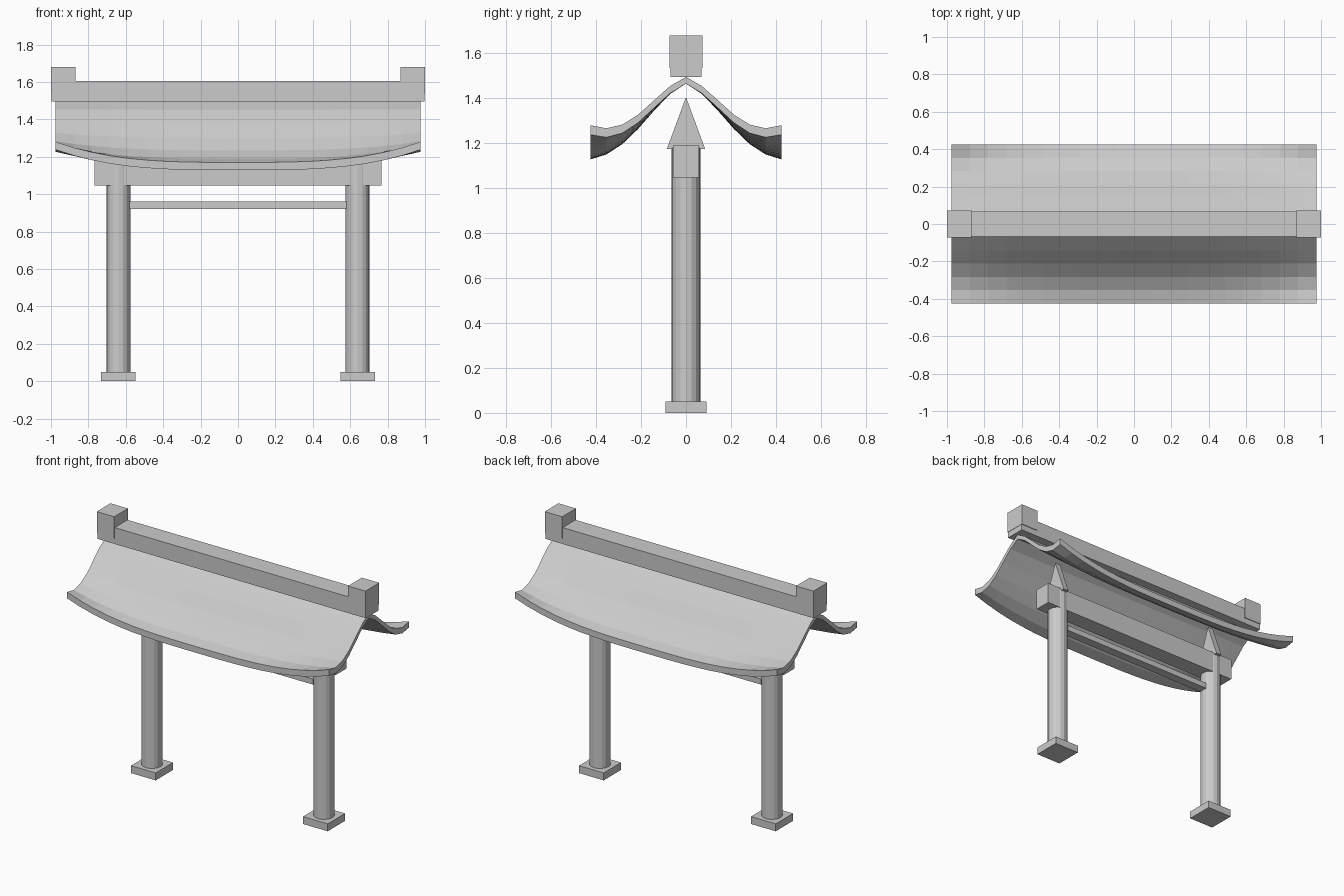
import bpy, bmesh, math

if "Cube" in bpy.data.objects:
    bpy.data.objects.remove(bpy.data.objects["Cube"])

grey = bpy.data.materials.new("plain grey")
grey.diffuse_color = (0.6, 0.6, 0.6, 1)
grey.use_nodes = True
grey.node_tree.nodes["Principled BSDF"].inputs["Base Color"].default_value = grey.diffuse_color


def finish(name, bm):
    bmesh.ops.recalc_face_normals(bm, faces=bm.faces)
    me = bpy.data.meshes.new(name)
    bm.to_mesh(me)
    bm.free()
    me.materials.append(grey)
    ob = bpy.data.objects.new(name, me)
    bpy.context.collection.objects.link(ob)
    return ob


def box(name, x0, x1, hy, z0, z1):
    bm = bmesh.new()
    bmesh.ops.create_cube(bm, size=1)
    for v in bm.verts:
        v.co = (x1 if v.co.x > 0 else x0, math.copysign(hy, v.co.y),
                z1 if v.co.z > 0 else z0)
    return finish(name, bm)


def column(name, x, r, z0, z1):
    bm = bmesh.new()
    bmesh.ops.create_cone(bm, cap_ends=True, segments=16, radius1=r, radius2=r, depth=z1 - z0)
    bmesh.ops.translate(bm, vec=(x, 0, (z0 + z1) / 2), verts=bm.verts)
    return finish(name, bm)


def gable(name, x, hx, hy, z0, z1):
    bm = bmesh.new()
    a, b = [[bm.verts.new((x + s * hx, y, z)) for y, z in ((-hy, z0), (hy, z0), (0, z1))]
            for s in (-1, 1)]
    bm.faces.new(a)
    bm.faces.new(b)
    for i in range(3):
        j = (i + 1) % 3
        bm.faces.new((a[i], a[j], b[j], b[i]))
    return finish(name, bm)


# posts, footings, gable struts and ridge end blocks, mirrored left and right
for side, s in (("left", -1), ("right", 1)):
    x = 0.64 * s
    box(side + "_footing", x - 0.092, x + 0.092, 0.092, 0, 0.05)
    column(side + "_column", x, 0.064, 0.05, 1.18)
    gable(side + "_gable_strut", x, 0.02, 0.085, 1.175, 1.405)
    box(side + "_ridge_end", *sorted((0.87 * s, 1.0 * s)), 0.073, 1.535, 1.68)

# beams and ridge
box("main_beam", -0.767, 0.767, 0.057, 1.047, 1.19)
box("tie_rail", -0.58, 0.58, 0.03, 0.922, 0.96)
box("ridge", -0.998, 0.998, 0.068, 1.495, 1.605)

# curved roof: drop by distance from ridge, eaves lifted toward the ends
DROP = (0, 0.044, 0.116, 0.195, 0.261, 0.305, 0.325)
NX = 20


def roof_point(i, j, lower):
    u = i / (NX / 2) - 1
    t = abs(j) / 6
    z = 1.495 - DROP[abs(j)] + 0.11 * t ** 2 * abs(u) ** 3.2
    if lower:
        z -= 0.03 + 0.012 * t
    return (0.975 * u, 0.425 * j / 6, z)


bm = bmesh.new()
top, low = [[[bm.verts.new(roof_point(i, j, k)) for j in range(-6, 7)]
             for i in range(NX + 1)] for k in (0, 1)]
for i in range(NX):
    for j in range(12):
        for g in (top, low):
            bm.faces.new((g[i][j], g[i + 1][j], g[i + 1][j + 1], g[i][j + 1]))
    for j in (0, 12):
        bm.faces.new((top[i][j], top[i + 1][j], low[i + 1][j], low[i][j]))
for i in (0, NX):
    for j in range(12):
        bm.faces.new((top[i][j], top[i][j + 1], low[i][j + 1], low[i][j]))
finish("curved_roof", bm)
